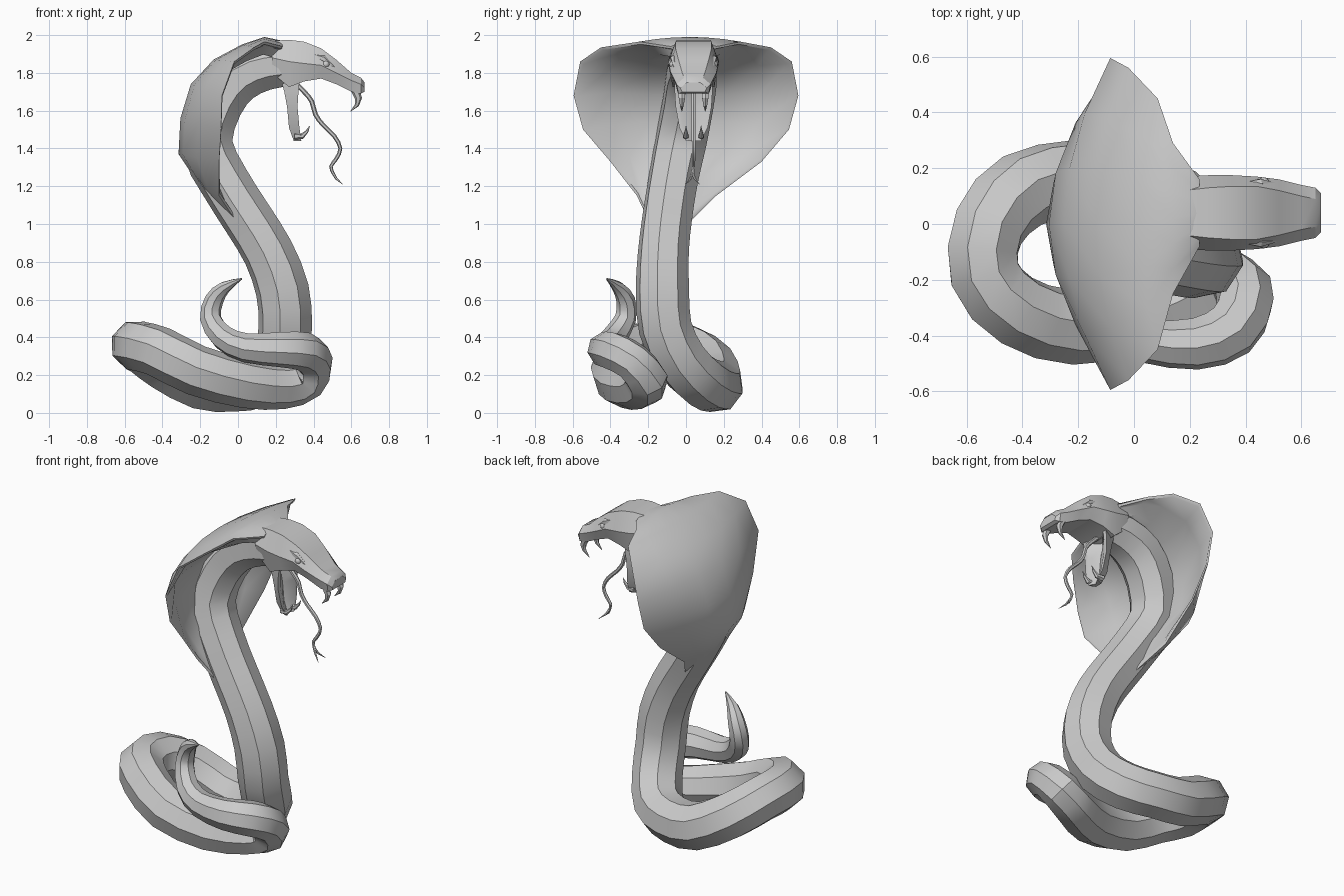
import bpy, math
from mathutils import Vector

HEAD_Y = 0.04


def finish(name, verts, faces, angle=30):
    me = bpy.data.meshes.new(name)
    me.from_pydata([tuple(v) for v in verts], [], faces)
    ob = bpy.data.objects.new(name, me)
    bpy.context.collection.objects.link(ob)
    bpy.ops.object.select_all(action='DESELECT')
    ob.select_set(True)
    bpy.context.view_layer.objects.active = ob
    bpy.ops.object.mode_set(mode='EDIT')
    bpy.ops.mesh.select_all(action='SELECT')
    bpy.ops.mesh.normals_make_consistent(inside=False)
    bpy.ops.object.mode_set(mode='OBJECT')
    bpy.ops.object.shade_smooth_by_angle(angle=math.radians(angle))
    return ob


def loft(name, rings, angle=30):
    """Skin a row of equal closed rings and cap both ends."""
    n = len(rings[0])
    verts = [p for r in rings for p in r]
    faces = []
    for i in range(len(rings) - 1):
        for j in range(n):
            k = (j + 1) % n
            faces.append((i*n + j, i*n + k, (i+1)*n + k, (i+1)*n + j))
    faces += [tuple(range(n)), tuple(range(len(verts) - n, len(verts)))]
    return finish(name, verts, faces, angle)


def refine(path):
    """Insert a smooth midpoint between neighbouring path points."""
    p = [Vector(q) for q in path]
    out = [p[0]]
    for i in range(len(p) - 1):
        a, d = p[max(i-1, 0)], p[min(i+2, len(p)-1)]
        out += [(p[i] + p[i+1])*0.5625 - (a + d)*0.0625, p[i+1]]
    return out


def tube(name, path, sides=8, angle=30):
    """Tube through (x, y, z, radius) points with a twist-free frame."""
    pts = [Vector(p[:3]) for p in path]
    rings, u = [], Vector((0, 1, 0))
    for i, p in enumerate(pts):
        t = (pts[min(i+1, len(pts)-1)] - pts[max(i-1, 0)]).normalized()
        u = (u - t * u.dot(t)).normalized()
        v = t.cross(u)
        r = path[i][3]
        a = [2*math.pi*(k + 0.5)/sides for k in range(sides)]
        rings.append([p + (u*math.cos(q) + v*math.sin(q))*r*1.04 for q in a])
    return loft(name, rings, angle)


# Raised neck and body, then the ground coil, then the tail
upper = [(0.30, 0.04, 1.84, 0.11), (0.15, 0.04, 1.83, 0.125), (0.00, 0.03, 1.77, 0.135),
         (-0.11, 0.01, 1.63, 0.135), (-0.165, -0.03, 1.42, 0.135), (-0.07, -0.07, 1.22, 0.13),
         (0.05, -0.10, 1.03, 0.13), (0.16, -0.12, 0.85, 0.132), (0.235, -0.125, 0.65, 0.138),
         (0.25, -0.11, 0.45, 0.138)]
coil = [(0.22, -0.03, 0.28, 0.138), (0.13, 0.08, 0.17, 0.138), (-0.02, 0.15, 0.14, 0.133),
        (-0.20, 0.165, 0.155, 0.135), (-0.40, 0.12, 0.26, 0.135), (-0.52, -0.01, 0.345, 0.13),
        (-0.535, -0.18, 0.355, 0.13), (-0.42, -0.31, 0.325, 0.13), (-0.22, -0.37, 0.225, 0.13),
        (0.04, -0.33, 0.155, 0.125), (0.24, -0.24, 0.14, 0.115)]
tail = [(0.36, -0.21, 0.18, 0.11), (0.40, -0.28, 0.27, 0.10), (0.35, -0.38, 0.325, 0.10),
        (0.22, -0.43, 0.335, 0.09), (0.04, -0.42, 0.345, 0.075), (-0.08, -0.38, 0.40, 0.065),
        (-0.145, -0.32, 0.50, 0.055), (-0.125, -0.32, 0.60, 0.048), (-0.07, -0.36, 0.665, 0.032),
        (0.02, -0.42, 0.71, 0.004)]
tube("body", refine(upper + coil + tail), angle=35)

# Spread hood: rows of centre y, half width, rim x, rim z, back x, back z
hood_rows = [(0.04, 0.12, 0.235, 1.94, 0.235, 1.97), (0.02, 0.27, 0.14, 1.965, 0.14, 1.99),
             (0.0, 0.45, 0.085, 1.935, 0.02, 1.95), (0.0, 0.56, -0.02, 1.86, -0.13, 1.87),
             (0.0, 0.595, -0.085, 1.68, -0.25, 1.74), (0.0, 0.545, -0.09, 1.50, -0.305, 1.56),
             (0.0, 0.40, -0.10, 1.33, -0.315, 1.37), (-0.05, 0.21, -0.10, 1.15, -0.20, 1.20),
             (-0.09, 0.10, 0.0, 1.0, -0.05, 1.03)]
rings = []
for cy, w, rx, rz, bx, bz in hood_rows:
    inward = Vector((0.1 - bx, 0, 1.5 - bz)).normalized()

    def sheet(s, depth):
        return Vector((bx + (rx - bx)*s*s, cy + w*s, bz + (rz - bz)*s*s)) + inward*depth

    # back from rim to rim, then the inner face, thick beside the neck
    root = min(0.2/w, 0.6)
    ring = [sheet(k/3, 0) for k in range(-3, 4)]
    ring += [sheet(s, d) for s, d in ((0.97, 0.015), ((1 + root)/2, 0.03), (root, 0.085))]
    ring += [sheet(-s, d) for s, d in ((root, 0.085), ((1 + root)/2, 0.03), (0.97, 0.015))]
    rings.append(ring)
loft("hood", rings, angle=45)

# Skull with upper jaw: x, then height and half width at crown, cheek and lip
skull = [(0.18, 1.97, 0.08, 1.88, 0.13, 1.80, 0.10), (0.27, 1.975, 0.09, 1.86, 0.135, 1.725, 0.11),
         (0.35, 1.965, 0.095, 1.85, 0.135, 1.755, 0.11),
         (0.44, 1.93, 0.095, 1.84, 0.13, 1.77, 0.10), (0.52, 1.87, 0.08, 1.80, 0.12, 1.74, 0.095),
         (0.60, 1.80, 0.06, 1.76, 0.10, 1.70, 0.085), (0.65, 1.775, 0.05, 1.74, 0.09, 1.69, 0.08),
         (0.67, 1.75, 0.035, 1.72, 0.07, 1.70, 0.06)]
rings = []
for x, zt, wt, zm, wm, zb, wb in skull:
    half = [(wt, zt), (wm, zm), (wb, zb)]
    ring = [(x, HEAD_Y + w, z) for w, z in half]
    ring += [(x, HEAD_Y - w, z) for w, z in reversed(half)]
    rings.append(ring)
loft("head", rings)

# Wide open lower jaw, hollow on the mouth side: z, outer x, inner x, half width
rings = []
for z, xo, xi, w in [(1.79, 0.22, 0.33, 0.10), (1.70, 0.245, 0.32, 0.10), (1.62, 0.26, 0.315, 0.095),
                     (1.51, 0.27, 0.325, 0.075), (1.44, 0.295, 0.335, 0.04)]:
    prof = [(xo, -0.6*w), (xo, 0.6*w), (xi, w), (xi, 0.75*w),
            (xo + 0.02, 0), (xi, -0.75*w), (xi, -w)]
    rings.append([(x, HEAD_Y + y, z) for x, y in prof])
loft("lower_jaw", rings)

# Fangs, lower teeth, brows and eyes on both sides
for side, tag in ((1, "left"), (-1, "right")):
    y = HEAD_Y + side*0.062
    tube("fang_" + tag, [(0.62, y, 1.71, 0.022), (0.638, y, 1.665, 0.018),
                         (0.63, y, 1.63, 0.011), (0.595, y, 1.595, 0.001)], 6)
    y = HEAD_Y + side*0.04
    tube("lower_tooth_" + tag, [(0.30, y, 1.465, 0.018), (0.34, y, 1.465, 0.014),
                                (0.365, y, 1.49, 0.008), (0.38, y, 1.52, 0.001)], 6)
    tube("brow_" + tag, [(0.40, HEAD_Y + side*0.105, 1.895, 0.006),
                         (0.45, HEAD_Y + side*0.105, 1.875, 0.018),
                         (0.51, HEAD_Y + side*0.10, 1.83, 0.006)], 6)
    bpy.ops.mesh.primitive_uv_sphere_add(segments=10, ring_count=6, radius=0.02,
                                         location=(0.465, HEAD_Y + side*0.108, 1.845))
    bpy.context.object.name = "eye_" + tag
    bpy.ops.object.shade_smooth_by_angle(angle=math.radians(60))
    # Forked tongue tips
    tube("tongue_fork_" + tag, [(0.50, HEAD_Y - 0.005, 1.275, 0.008),
                                (0.52, HEAD_Y - 0.005 + side*0.012, 1.24, 0.006),
                                (0.555, HEAD_Y - 0.005 + side*0.036, 1.21, 0.001)], 6)

# Long wavy tongue
tube("tongue", refine([(0.29, HEAD_Y, 1.76, 0.012), (0.35, HEAD_Y, 1.70, 0.012),
                       (0.39, HEAD_Y, 1.65, 0.012), (0.41, HEAD_Y, 1.58, 0.012),
                       (0.45, HEAD_Y, 1.525, 0.011), (0.51, HEAD_Y, 1.465, 0.011),
                       (0.542, HEAD_Y, 1.40, 0.010), (0.52, HEAD_Y, 1.345, 0.010),
                       (0.492, HEAD_Y, 1.305, 0.009), (0.505, HEAD_Y - 0.005, 1.265, 0.008)]), 6)
